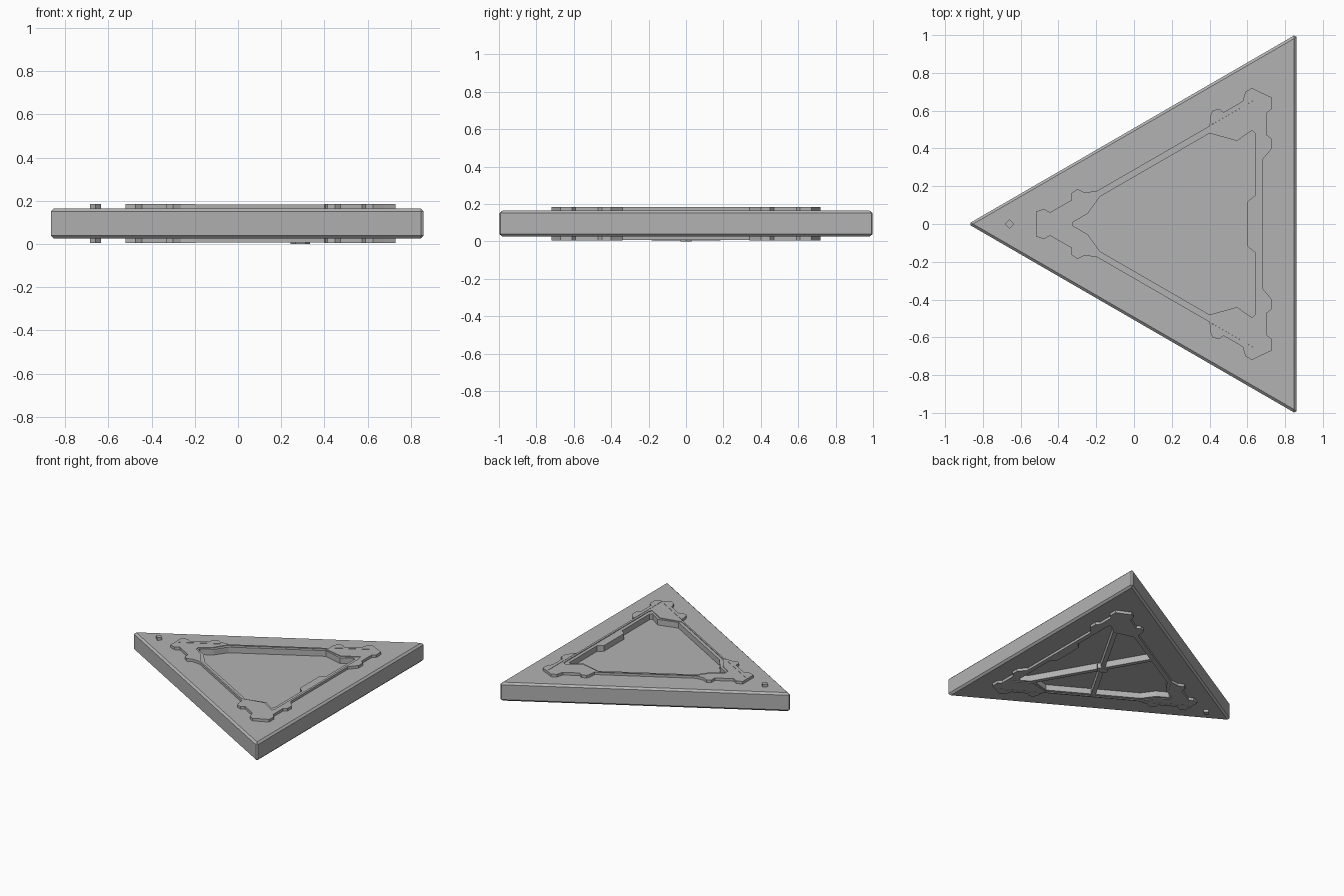
import bpy, bmesh, math
from mathutils import Vector

cube = bpy.data.objects.get("Cube")
if cube:
    bpy.data.objects.remove(cube, do_unlink=True)

grey = bpy.data.materials.new("stone_grey")
grey.use_nodes = True
grey.diffuse_color = (0.45, 0.45, 0.45, 1)
grey.node_tree.nodes["Principled BSDF"].inputs["Base Color"].default_value = (0.45, 0.45, 0.45, 1)

MID = 0.095          # mid height of the slab
FLOOR = 0.135        # recess floor on the upper side
CENTRE = 0.289       # x of the triangle centre


def make(name, bm):
    bmesh.ops.recalc_face_normals(bm, faces=bm.faces)
    mesh = bpy.data.meshes.new(name)
    bm.to_mesh(mesh)
    bm.free()
    mesh.materials.append(grey)
    obj = bpy.data.objects.new(name, mesh)
    bpy.context.collection.objects.link(obj)
    return obj


def mirrored(half):
    """Close a half outline (y >= 0) by reflecting it across y = 0."""
    return half + [(x, -y) for x, y in reversed(half) if y > 0]


def prism(name, outline, z0, z1, hole=None):
    """Extrude an outline, with an optional hole, from z0 to z1."""
    bm = bmesh.new()
    for loop in [outline] + ([hole] if hole else []):
        verts = [bm.verts.new((x, y, z0)) for x, y in loop]
        for i, v in enumerate(verts):
            bm.edges.new((v, verts[i - 1]))
    bmesh.ops.triangle_fill(bm, use_beauty=True, use_dissolve=False,
                            edges=bm.edges[:], normal=(0, 0, 1))
    ext = bmesh.ops.extrude_face_region(bm, geom=bm.faces[:])
    bmesh.ops.translate(bm, vec=(0, 0, z1 - z0),
                        verts=[g for g in ext["geom"] if isinstance(g, bmesh.types.BMVert)])
    flat = [e for e in bm.edges if len(e.link_faces) == 2]
    bmesh.ops.recalc_face_normals(bm, faces=bm.faces)
    bmesh.ops.dissolve_limit(bm, angle_limit=0.01, verts=bm.verts[:], edges=flat)
    return make(name, bm)


def both_sides(name, outline, z0, z1, hole=None):
    prism("top_" + name, outline, z0, z1, hole)
    prism("bottom_" + name, outline, 2 * MID - z1, 2 * MID - z0, hole)


# Outlines of the trim
seam = mirrored([(-0.5, 0), (0.68, 0.681)])
lip_outer = mirrored([(-0.34, 0.015), (-0.26, 0.07), (-0.2, 0.16), (0.38, 0.495),
                      (0.54, 0.46), (0.655, 0.53), (0.664, 0.5)])
lip_inner = mirrored([(-0.325, 0.008), (-0.245, 0.055), (-0.18, 0.145), (0.4, 0.48),
                      (0.545, 0.44), (0.625, 0.495), (0.64, 0.48), (0.64, 0.15), (0.602, 0.12)])
tip_bracket = mirrored([(-0.52, 0), (-0.52, 0.065), (-0.475, 0.08), (-0.445, 0.061),
                        (-0.33, 0.127), (-0.33, 0.165), (-0.3, 0.185), (-0.265, 0.168),
                        (-0.2, 0.173)])
tip_bracket.append((-0.5, 0))
tip_bracket = [p for p in tip_bracket if p != (-0.52, 0)]
corner_bracket = [(0.4, 0.52), (0.405, 0.575), (0.415, 0.6), (0.45, 0.61), (0.475, 0.592),
                  (0.575, 0.65), (0.59, 0.7), (0.625, 0.72), (0.675, 0.695), (0.73, 0.67),
                  (0.73, 0.61), (0.705, 0.59), (0.705, 0.47), (0.73, 0.45), (0.73, 0.4),
                  (0.705, 0.37), (0.68, 0.34), (0.68, 0.681)]
# the tip bracket is a notched loop: tabs first, then the seam point
half = len(tip_bracket) // 2
tip_bracket = tip_bracket[:half] + [tip_bracket[-1]] + tip_bracket[half:-1]

# Slab with chamfered edges
slab = prism("slab", [(-0.88, 0), (0.86, 1.005), (0.86, -1.005)], 0.025, 0.165)
bm = bmesh.new()
bm.from_mesh(slab.data)
bmesh.ops.bevel(bm, geom=bm.edges[:], offset=0.014, segments=1, affect='EDGES')
for v in bm.verts:
    v.co.x = max(v.co.x, -0.866)
    v.co.y = max(-1, min(1, v.co.y))
bmesh.ops.recalc_face_normals(bm, faces=bm.faces)
bm.to_mesh(slab.data)
bm.free()

# Recesses in both faces
for z0, z1 in ((FLOOR, 0.25), (-0.06, 2 * MID - FLOOR)):
    cutter = prism("recess_cutter", lip_inner, z0, z1)
    cutter.hide_render = True
    mod = slab.modifiers.new("recess", 'BOOLEAN')
    mod.operation = 'DIFFERENCE'
    mod.solver = 'EXACT'
    mod.object = cutter
    bpy.context.view_layer.objects.active = slab
    bpy.ops.object.modifier_apply(modifier=mod.name)
    bpy.data.objects.remove(cutter, do_unlink=True)

# Raised trim on both faces
both_sides("frame", seam, 0.16, 0.183, lip_outer)
both_sides("frame_lip", lip_outer, 0.16, 0.178, lip_inner)
both_sides("tip_bracket", tip_bracket, 0.16, 0.185)
both_sides("left_bracket", corner_bracket, 0.16, 0.185)
both_sides("right_bracket", [(x, -y) for x, y in corner_bracket], 0.16, 0.185)
both_sides("stud", [(-0.685, 0), (-0.66, 0.025), (-0.635, 0), (-0.66, -0.025)], 0.16, 0.185)

# Crossed braces in the lower recess
for side, name in ((1, "left_brace"), (-1, "right_brace")):
    along = Vector((0.5, 0.866 * side))
    across = Vector((-along.y, along.x)) * 0.016
    c = Vector((CENTRE, 0))
    ends = [c - along * 0.385, c + along * 0.53]
    outline = [ends[0] - across, ends[1] - across, ends[1] + across, ends[0] + across]
    prism(name, [tuple(p) for p in outline], 0.008, 2 * MID - FLOOR + 0.005)

# Hub where the braces cross
hub = [(CENTRE + 0.045 * math.cos(a * math.pi / 3), 0.035 * math.sin(a * math.pi / 3))
       for a in range(6)]
prism("brace_hub", hub, 0, 0.04)
